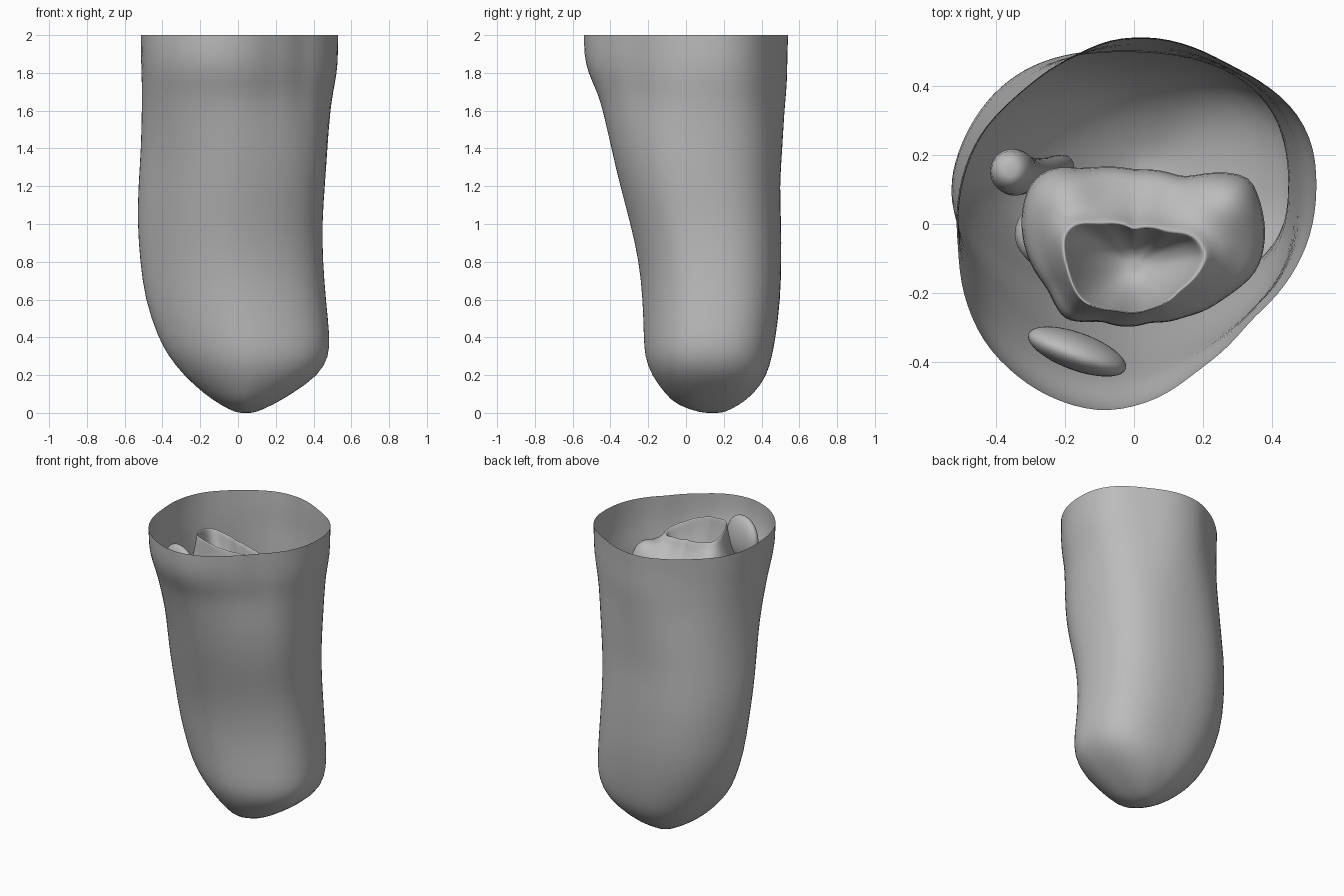
import bpy, bmesh
from math import sin, cos, pi, atan2, exp
from mathutils import Vector, Euler

cube = bpy.data.objects.get("Cube")
if cube:
    bpy.data.objects.remove(cube)

grey = bpy.data.materials.new("plain grey")
grey.use_nodes = True
grey.diffuse_color = (0.5, 0.5, 0.5, 1)
grey.node_tree.nodes["Principled BSDF"].inputs["Base Color"].default_value = (0.5, 0.5, 0.5, 1)


def finish(name, bm):
    mesh = bpy.data.meshes.new(name)
    bm.to_mesh(mesh)
    bm.free()
    mesh.materials.append(grey)
    for face in mesh.polygons:
        face.use_smooth = True
    obj = bpy.data.objects.new(name, mesh)
    bpy.context.collection.objects.link(obj)
    mod = obj.modifiers.new("smooth", "SUBSURF")
    mod.levels = mod.render_levels = 1


def loft(name, rings, cap_start=False, cap_end=False):
    """Skin a list of equally long closed rings."""
    bm = bmesh.new()
    rows = [[bm.verts.new(p) for p in ring] for ring in rings]
    count = len(rows[0])
    for a, b in zip(rows, rows[1:]):
        for i in range(count):
            j = (i + 1) % count
            bm.faces.new((a[i], a[j], b[j], b[i]))
    for row, wanted in ((rows[0], cap_start), (rows[-1], cap_end)):
        if wanted:
            middle = bm.verts.new(sum((v.co for v in row), Vector()) / count)
            for i in range(count):
                bm.faces.new((row[i], row[(i + 1) % count], middle))
    bmesh.ops.recalc_face_normals(bm, faces=bm.faces)
    finish(name, bm)


def polar(points, centre):
    """Turn an outline into a radius for every angle around the centre."""
    polygon = [Vector(p) - Vector(centre) for p in points]
    table = sorted((atan2(p.y, p.x), p.length) for p in polygon)
    table = [(table[-1][0] - 2 * pi, table[-1][1])] + table + [(table[0][0] + 2 * pi, table[0][1])]

    def radius(angle):
        angle = atan2(sin(angle), cos(angle))
        for (a, r), (b, s) in zip(table, table[1:]):
            if a <= angle <= b:
                return r + (s - r) * (angle - a) / (b - a)
    return radius


# Skin sleeve: z, min x, max x, min y, max y
levels = [
    (2, -.515, .53, -.55, .54), (1.9, -.515, .53, -.55, .535), (1.8, -.51, .525, -.53, .535),
    (1.7, -.51, .505, -.485, .53), (1.6, -.51, .49, -.45, .52), (1.4, -.515, .475, -.4, .51),
    (1.2, -.53, .46, -.35, .495), (1, -.535, .445, -.295, .505), (.8, -.52, .45, -.25, .505),
    (.6, -.495, .465, -.23, .5), (.4, -.425, .487, -.225, .475), (.3, -.37, .482, -.22, .455),
    (.2, -.29, .43, -.185, .43), (.1, -.18, .285, -.11, .36), (.04, -.09, .18, -.05, .28),
    (0, -.01, .09, .08, .2)]
rim = polar([(.53, .1), (.515, .25), (.45, .35), (.28, .46), (.08, .54), (-.07, .535), (-.17, .49),
             (-.33, .38), (-.46, .24), (-.515, .05), (-.51, -.07), (-.49, -.22), (-.43, -.35),
             (-.27, -.49), (-.1, -.545), (.05, -.515), (.19, -.42), (.335, -.28), (.45, -.16),
             (.51, -.04)], (0, 0))
SEG = 48
skin = []
for z, x0, x1, y0, y1 in levels:
    blend = max(0, min(1, (z - 1.2) / 0.7))
    blend = blend * blend * (3 - 2 * blend)
    ring = []
    for i in range(SEG):
        a = 2 * pi * i / SEG
        c, s = cos(a), sin(a)
        # squarer towards the back left corner, leaner at the front right
        n = 2.1 + 0.45 * cos(a - pi / 4)
        k = (abs(c) ** n + abs(s) ** n) ** (-1 / n)
        low = Vector(((x0 + x1) / 2 + c * k * (x1 - x0) / 2, (y0 + y1) / 2 + s * k * (y1 - y0) / 2))
        r = rim(a)
        high = Vector((c * r * (x1 / .53 if c > 0 else x0 / -.515),
                       s * r * (y1 / .54 if s > 0 else y0 / -.55)))
        p = low.lerp(high, blend)
        p *= 1 - 0.015 * exp(-((z - 1.68) / 0.07) ** 2) * max(0, -s)
        ring.append((p.x, p.y, z))
    skin.append(ring)
loft("limb_skin", skin, cap_end=True)

# Upper bone: hollow cut shaft flaring into a broad end with two knuckles
HOLE = Vector((0, -.12))
inner = polar([(-.2, -.03), (-.17, 0), (-.1, -.005), (0, -.02), (.1, -.03), (.17, -.035), (.205, -.09),
               (.13, -.19), (.05, -.245), (-.05, -.25), (-.15, -.22), (-.19, -.13)], HOLE)
outer = polar([(-.33, 0), (-.31, .11), (-.25, .17), (-.15, .16), (0, .16), (.15, .135), (.24, .155),
               (.34, .14), (.385, -.03), (.36, -.14), (.27, -.21), (.15, -.27), (.05, -.285),
               (-.1, -.28), (-.2, -.28), (-.25, -.19)], HOLE)
KNUCKLES = [Vector((-.2, .07)), Vector((.27, .06))]


def bone_ring(mix, grow, height, slope, bump):
    ring = []
    for i in range(48):
        a = 2 * pi * i / 48
        r = inner(a) + (outer(a) - inner(a)) * mix
        if mix == 0:
            r = 0.14 + (r - 0.14) * grow
        p = HOLE + Vector((cos(a), sin(a))) * r * grow
        z = height - slope * (0.18 * p.x + 0.25 * (p.y - HOLE.y))
        z += bump * sum(exp(-(p - k).length_squared / 0.01) for k in KNUCKLES)
        ring.append((p.x, p.y, z))
    return ring


profile = [(0, .2, 1.66, .1, 0), (0, .4, 1.68, .2, 0), (0, .6, 1.72, .4, 0), (0, .8, 1.79, .7, 0),
           (0, .93, 1.86, 1, 0), (0, 1, 1.925, 1, 0), (.05, 1, 1.925, 1, 0), (.2, 1, 1.86, .6, .03),
           (.4, 1, 1.81, .2, .06), (.6, 1, 1.77, 0, .08), (.8, 1, 1.75, 0, .09),
           (.95, 1, 1.72, 0, .06), (1, 1, 1.65, 0, 0), (1, .99, 1.56, 0, 0),
           (1, .85, 1.47, 0, 0), (1, .5, 1.44, 0, 0)]
loft("upper_bone", [bone_ring(*p) for p in profile], True, True)

# Kneecap standing in front of the upper bone
bm = bmesh.new()
bmesh.ops.create_uvsphere(bm, u_segments=20, v_segments=12, radius=1)
turn = Euler((.1, .2, -.33)).to_matrix()
for v in bm.verts:
    v.co = turn @ Vector((v.co.x * .155, v.co.y * .055, v.co.z * .14)) + Vector((-.165, -.37, 1.82))
finish("kneecap", bm)


def shaft(name, stations):
    """Round bone through stations of x, y, z, half width and half depth."""
    loft(name, [[(x + w * cos(2 * pi * i / 20), y + d * sin(2 * pi * i / 20), z) for i in range(20)]
                for x, y, z, w, d in stations], True, True)


# Lower bones inside the limb
shaft("lower_bone", [(-.03, -.03, 1.44, .28, .14), (-.03, -.03, 1.4, .34, .17), (-.02, -.02, 1.3, .3, .17),
                     (0, 0, 1.1, .17, .14), (.02, .02, .8, .11, .1), (.03, .05, .5, .09, .09),
                     (.03, .05, .44, .05, .05)])
shaft("thin_lower_bone", [(-.36, .155, 1.55, .03, .03), (-.36, .155, 1.52, .06, .06),
                          (-.35, .15, 1.4, .07, .075), (-.32, .14, 1.25, .05, .05),
                          (-.25, .15, .9, .04, .04), (-.2, .17, .55, .04, .04)])
